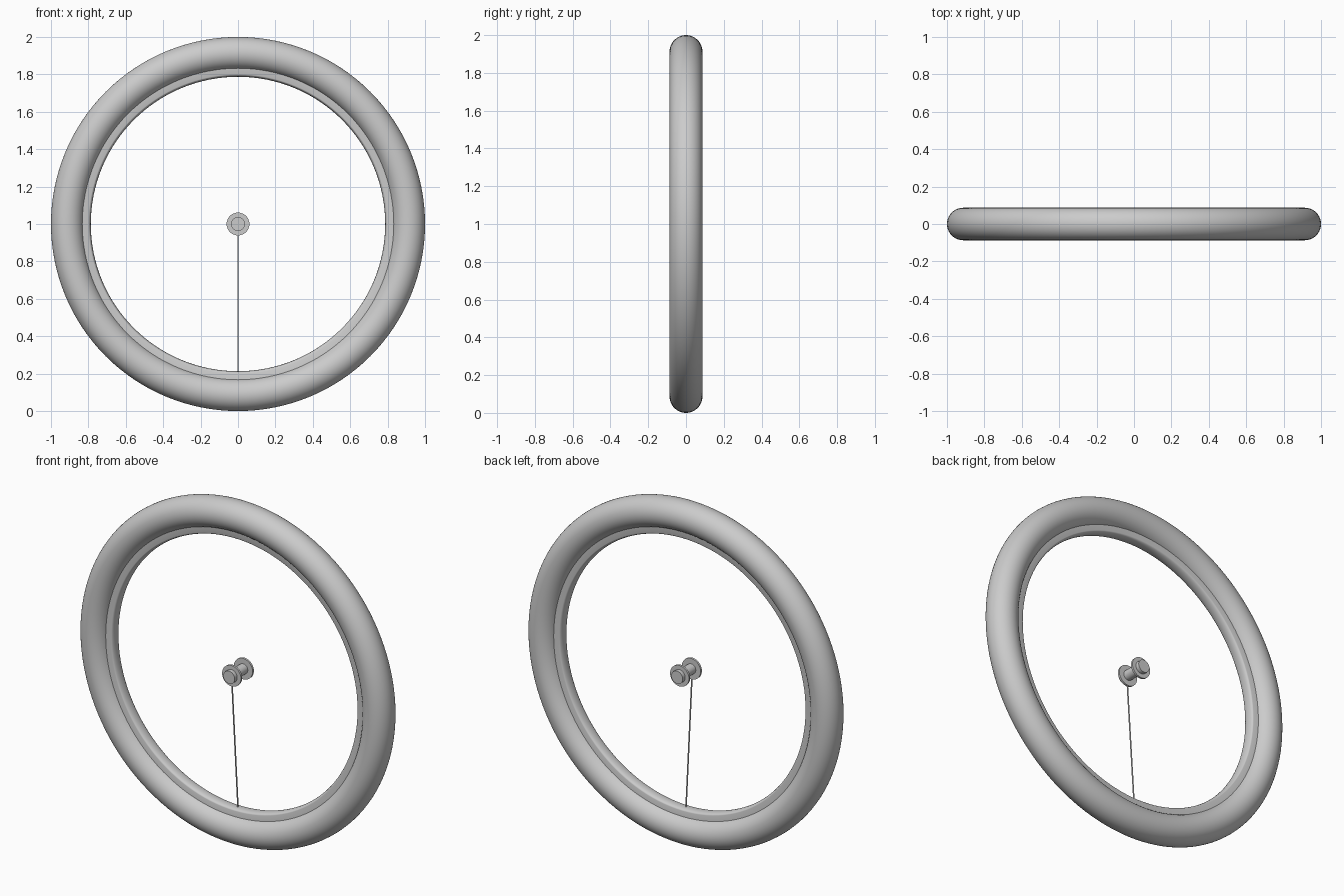
import bpy, math
from mathutils import Vector

if "Cube" in bpy.data.objects:
    bpy.data.objects.remove(bpy.data.objects["Cube"], do_unlink=True)

CENTRE = Vector((0, 0, 1))

grey = bpy.data.materials.new("plain grey")
grey.use_nodes = True
grey.diffuse_color = (0.6, 0.6, 0.6, 1)
grey.node_tree.nodes["Principled BSDF"].inputs["Base Color"].default_value = (0.6, 0.6, 0.6, 1)


def finish(obj, name, angle=35):
    obj.name = name
    obj.data.materials.append(grey)
    bpy.ops.object.select_all(action="DESELECT")
    obj.select_set(True)
    bpy.context.view_layer.objects.active = obj
    bpy.ops.object.shade_smooth_by_angle(angle=math.radians(angle))


def ring(name, profile, steps):
    """Sweep a closed (radius, y) profile round the wheel axis."""
    n = len(profile)
    verts, faces = [], []
    for i in range(steps):
        a = math.tau * i / steps
        verts += [(r * math.cos(a), y, r * math.sin(a)) for r, y in profile]
        k = (i + 1) % steps
        for j in range(n):
            m = (j + 1) % n
            faces.append((i * n + j, i * n + m, k * n + m, k * n + j))
    mesh = bpy.data.meshes.new(name)
    mesh.from_pydata(verts, [], faces)
    obj = bpy.data.objects.new(name, mesh)
    bpy.context.collection.objects.link(obj)
    obj.location = CENTRE
    finish(obj, name)


def rod(name, start, end, radius, sides=48):
    """Cylinder between two points."""
    start, end = Vector(start), Vector(end)
    axis = end - start
    bpy.ops.mesh.primitive_cylinder_add(vertices=sides, radius=radius, depth=axis.length,
                                        location=(start + end) / 2)
    obj = bpy.context.object
    obj.rotation_euler = axis.to_track_quat("Z", "Y").to_euler()
    finish(obj, name, 50)


# Tyre: round tube
TUBE, MAJOR = 0.087, 0.913
circle = [math.tau * j / 40 for j in range(40)]
ring("tyre", [(MAJOR + TUBE * math.cos(a), TUBE * math.sin(a)) for a in circle], 128)

# Rim: flat sides with a shallow crowned inner face
HALF = 0.033
crown = [math.pi * j / 10 for j in range(11)]
rim = [(0.80 - 0.013 * math.sin(a), -HALF * math.cos(a)) for a in crown]
ring("rim", [(0.86, -HALF)] + rim + [(0.86, HALF)], 128)

# Hub: neck, with a flange and an end cap on each side
rod("hub_neck", (0, -0.055, 1), (0, 0.055, 1), 0.03)
for side, label in ((-1, "front"), (1, "back")):
    rod(label + "_flange", (0, side * 0.048, 1), (0, side * 0.06, 1), 0.061)
    rod(label + "_end_cap", (0, side * 0.055, 1), (0, side * 0.083, 1), 0.037)

# Single spoke from the front flange down to the middle of the rim
rod("spoke", (0, -0.055, 0.95), (0, 0, 0.205), 0.004, 12)
